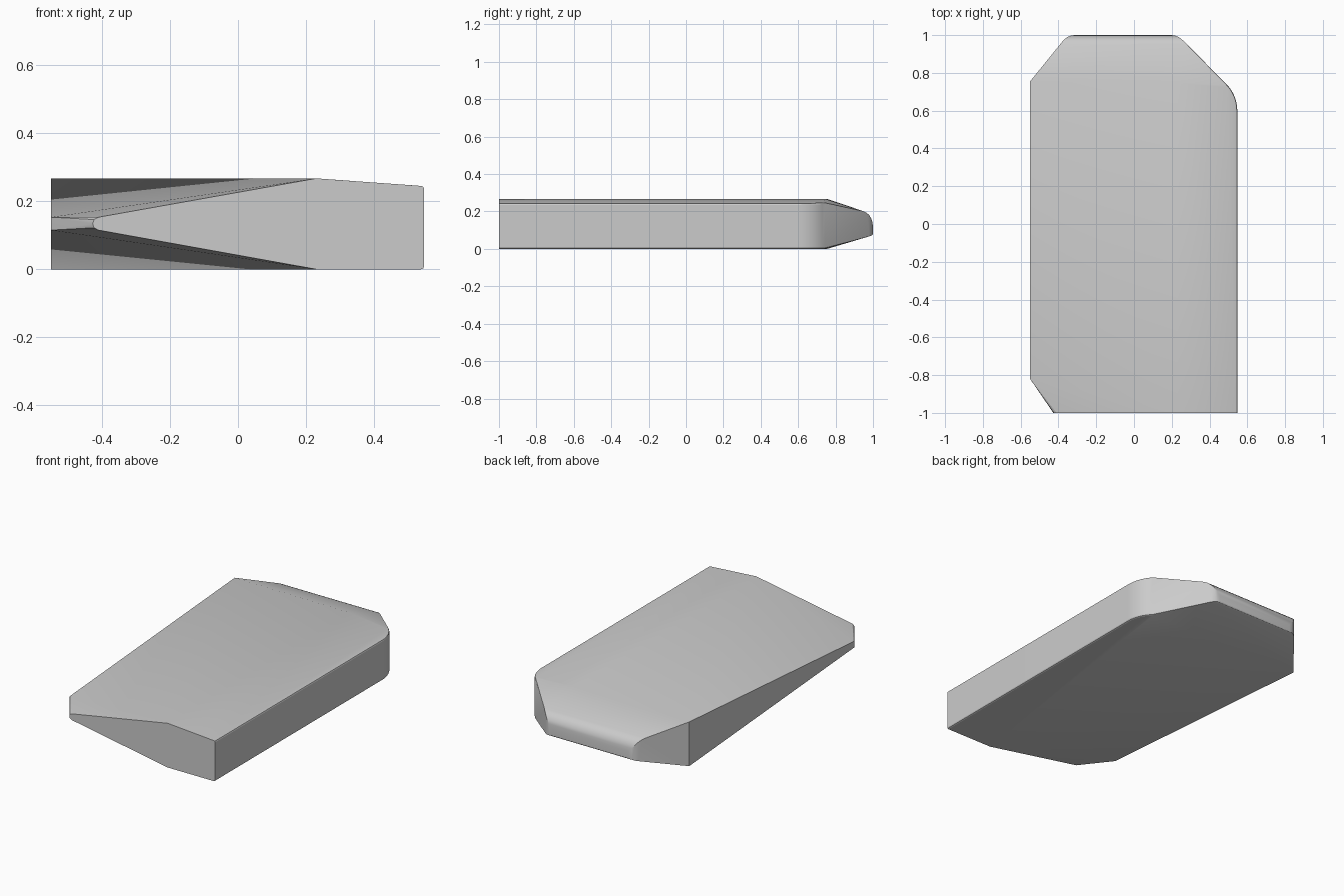
import bpy, bmesh, math

if "Cube" in bpy.data.objects:
    bpy.data.objects.remove(bpy.data.objects["Cube"])

grey = bpy.data.materials.new("plain grey")
grey.diffuse_color = (0.6, 0.6, 0.6, 1)
grey.use_nodes = True
grey.node_tree.nodes["Principled BSDF"].inputs["Base Color"].default_value = grey.diffuse_color

H = 0.267          # full thickness
RIDGE = 0.23       # x where the top begins to fall to the right
pts = []

# Front face: pointed left tip with small rounding, ridge
pts += [(-0.41, -1, 0.115), (-0.41, -1, 0.153), (-0.423, -1, 0.122),
        (-0.423, -1, 0.146), (-0.427, -1, 0.134),
        (RIDGE, -1, 0), (RIDGE, -1, H)]

# Left side: thin at the front, full thickness at the back
pts += [(-0.55, -0.82, 0.115), (-0.55, -0.82, 0.153),
        (-0.55, 0.755, 0), (-0.55, 0.755, H)]

# Ridge end at the back slope
pts += [(RIDGE, 0.745, 0), (RIDGE, 0.745, H)]


def right_edge(x, y, nx, ny):
    """Softened vertical edge; nx, ny point outwards."""
    b = 0.009
    top = H - 0.022 * (x - RIDGE) / 0.315
    pts.extend([(x, y, b), (x, y, top - b),
                (x - nx * b * 0.3, y - ny * b * 0.3, b * 0.3),
                (x - nx * b * 0.3, y - ny * b * 0.3, top - b * 0.3),
                (x - nx * b, y - ny * b, 0), (x - nx * b, y - ny * b, top)])


# Right side with a rounded back corner
right_edge(0.547, -1, 1, 0)
cx, cy, r = 0.347, 0.6, 0.2
for i in range(9):
    a = math.radians(46 * i / 8)
    right_edge(cx + r * math.cos(a), cy + r * math.sin(a), math.cos(a), math.sin(a))

# Back nose: rounded upper lip, each row (y, z, left x, right x)
rows = [(0.95, 0.201, -0.392, 0.281), (0.966, 0.193, -0.379, 0.266),
        (0.98, 0.18, -0.366, 0.25), (0.99, 0.163, -0.352, 0.236),
        (0.997, 0.142, -0.335, 0.218), (1.0, 0.12, -0.315, 0.2),
        (1.0, 0.08, -0.315, 0.2), (0.997, 0.074, -0.335, 0.218),
        (0.99, 0.07, -0.352, 0.236), (0.98, 0.067, -0.366, 0.25)]
for y, z, xl, xr in rows:
    pts += [(xl, y, z), (xr, y, z)]

# Wrap all outline points in one closed faceted body
bm = bmesh.new()
for p in pts:
    bm.verts.new(p)
res = bmesh.ops.convex_hull(bm, input=bm.verts)
loose = [v for v in bm.verts if not v.link_faces]
bmesh.ops.delete(bm, geom=loose, context='VERTS')
bmesh.ops.dissolve_limit(bm, angle_limit=math.radians(0.3), verts=bm.verts, edges=bm.edges)
bmesh.ops.recalc_face_normals(bm, faces=bm.faces)
mesh = bpy.data.meshes.new("wedge_body")
bm.to_mesh(mesh)
bm.free()
mesh.materials.append(grey)
body = bpy.data.objects.new("wedge_body", mesh)
bpy.context.collection.objects.link(body)
bpy.context.view_layer.objects.active = body
body.select_set(True)
bpy.ops.object.shade_smooth_by_angle(angle=math.radians(20))
